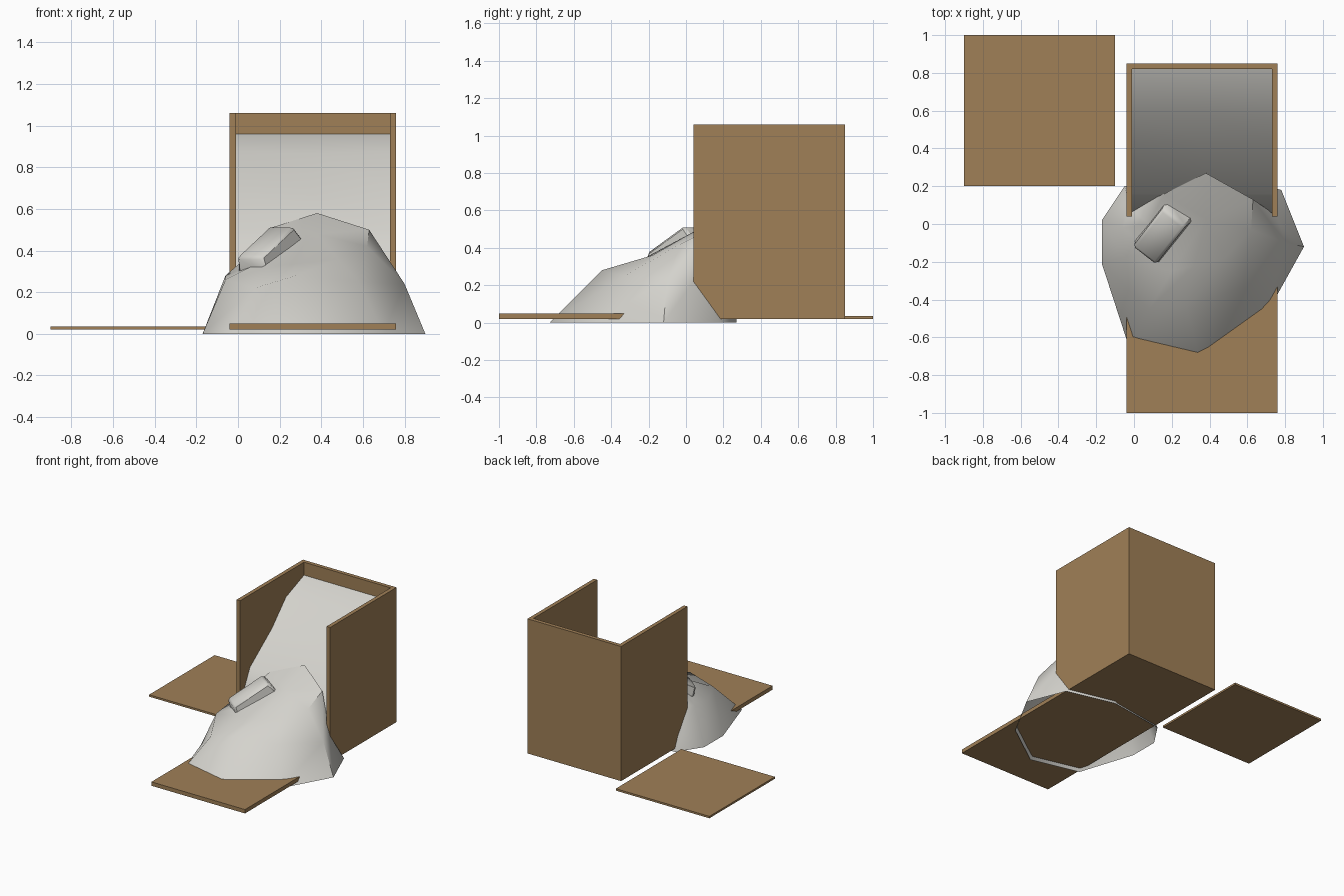
import bpy, bmesh, math
from mathutils import Matrix, Vector

if "Cube" in bpy.data.objects:
    bpy.data.objects.remove(bpy.data.objects["Cube"])


def material(name, colour):
    m = bpy.data.materials.new(name)
    m.diffuse_color = (*colour, 1)
    m.use_nodes = True
    m.node_tree.nodes["Principled BSDF"].inputs["Base Color"].default_value = m.diffuse_color
    return m


WOOD = material("brown wood", (0.35, 0.215, 0.095))
SALT = material("pale grey powder", (0.66, 0.65, 0.61))


def finish(name, bm, mat, smooth=None):
    bmesh.ops.recalc_face_normals(bm, faces=bm.faces)
    me = bpy.data.meshes.new(name)
    bm.to_mesh(me)
    bm.free()
    me.materials.append(mat)
    ob = bpy.data.objects.new(name, me)
    bpy.context.collection.objects.link(ob)
    if smooth:
        bpy.ops.object.select_all(action='DESELECT')
        bpy.context.view_layer.objects.active = ob
        ob.select_set(True)
        bpy.ops.object.shade_smooth_by_angle(angle=math.radians(smooth))
    return ob


def board(name, x, y, z):
    bm = bmesh.new()
    bmesh.ops.create_cube(bm, size=1)
    for v in bm.verts:
        v.co = [(a + b) / 2 + c * (b - a) for (a, b), c in zip((x, y, z), v.co)]
    return finish(name, bm, WOOD)


# Crate with its front and lid taken off
board("crate_floor", (-0.01, 0.73), (0.04, 0.82), (0.02, 0.05))
board("crate_left_wall", (-0.04, -0.01), (0.04, 0.82), (0.02, 1.06))
board("crate_right_wall", (0.73, 0.76), (0.04, 0.82), (0.02, 1.06))
board("crate_back_wall", (-0.04, 0.76), (0.82, 0.85), (0.02, 1.06))
board("fallen_front", (-0.04, 0.76), (-1.0, 0.04), (0.02, 0.05))
board("fallen_lid", (-0.90, -0.10), (0.20, 1.0), (0.02, 0.035))

# Powder still banked up inside the crate: profile lofted across, dipping in the middle
bm = bmesh.new()
profile = [(0.82, 0.96, 0), (0.60, 0.875, 0.01), (0.43, 0.70, 0.03),
           (0.16, 0.50, 0), (0.06, 0.30, 0), (0.05, 0.05, 0)]
rows = [[bm.verts.new((x, y, z - (dip if i == 1 else 0)))
         for i, x in enumerate((-0.01, 0.36, 0.73))] for y, z, dip in profile]
for a, b in zip(rows, rows[1:]):
    for i in range(2):
        bm.faces.new((a[i], a[i + 1], b[i + 1], b[i]))
finish("inner_powder", bm, SALT, 50)

# Spilled heap: each column runs base, middle, upper
columns = [
    ((-0.17, 0.02, 0), (-0.06, -0.02, 0.28), (0.08, 0.00, 0.40)),
    ((-0.17, -0.21, 0), (-0.06, -0.18, 0.26), (0.10, -0.15, 0.34)),
    ((-0.03, -0.64, 0), (0.08, -0.45, 0.22), (0.20, -0.25, 0.33)),
    ((0.35, -0.73, 0), (0.28, -0.45, 0.28), (0.32, -0.22, 0.34)),
    ((0.70, -0.48, 0), (0.58, -0.33, 0.25), (0.48, -0.18, 0.36)),
    ((0.90, -0.12, 0), (0.80, -0.10, 0.24), (0.62, -0.03, 0.42)),
    ((0.78, 0.18, 0), (0.76, 0.04, 0.22), (0.63, 0.13, 0.50)),
    ((0.40, 0.27, 0), (0.42, 0.27, 0.35), (0.38, 0.27, 0.58)),
    ((-0.05, 0.20, 0), (-0.02, 0.08, 0.30), (0.16, 0.16, 0.51)),
]
bm = bmesh.new()
cols = [[bm.verts.new(p) for p in c] for c in columns]
peak = bm.verts.new((0.38, 0.03, 0.48))
for i, a in enumerate(cols):
    b = cols[(i + 1) % len(cols)]
    for k in range(2):
        bm.faces.new((a[k], b[k], b[k + 1], a[k + 1]))
    bm.faces.new((a[2], b[2], peak))
finish("spilled_powder", bm, SALT, 50)

# Rounded brick lying tilted on the heap
bm = bmesh.new()
bmesh.ops.create_cube(bm, size=1)
for v in bm.verts:
    taper = 0.86 if v.co.z > 0 else 1
    v.co = Vector((v.co.x * 0.34 * taper, v.co.y * 0.175 * taper, v.co.z * 0.09))
bmesh.ops.bevel(bm, geom=bm.edges[:], offset=0.014, segments=1, affect='EDGES')
bmesh.ops.transform(bm, verts=bm.verts, matrix=Matrix.Translation((0.145, -0.05, 0.405))
                    @ Matrix.Rotation(math.radians(52), 4, 'Z')
                    @ Matrix.Rotation(math.radians(-30), 4, 'Y'))
finish("powder_brick", bm, SALT, 40)
